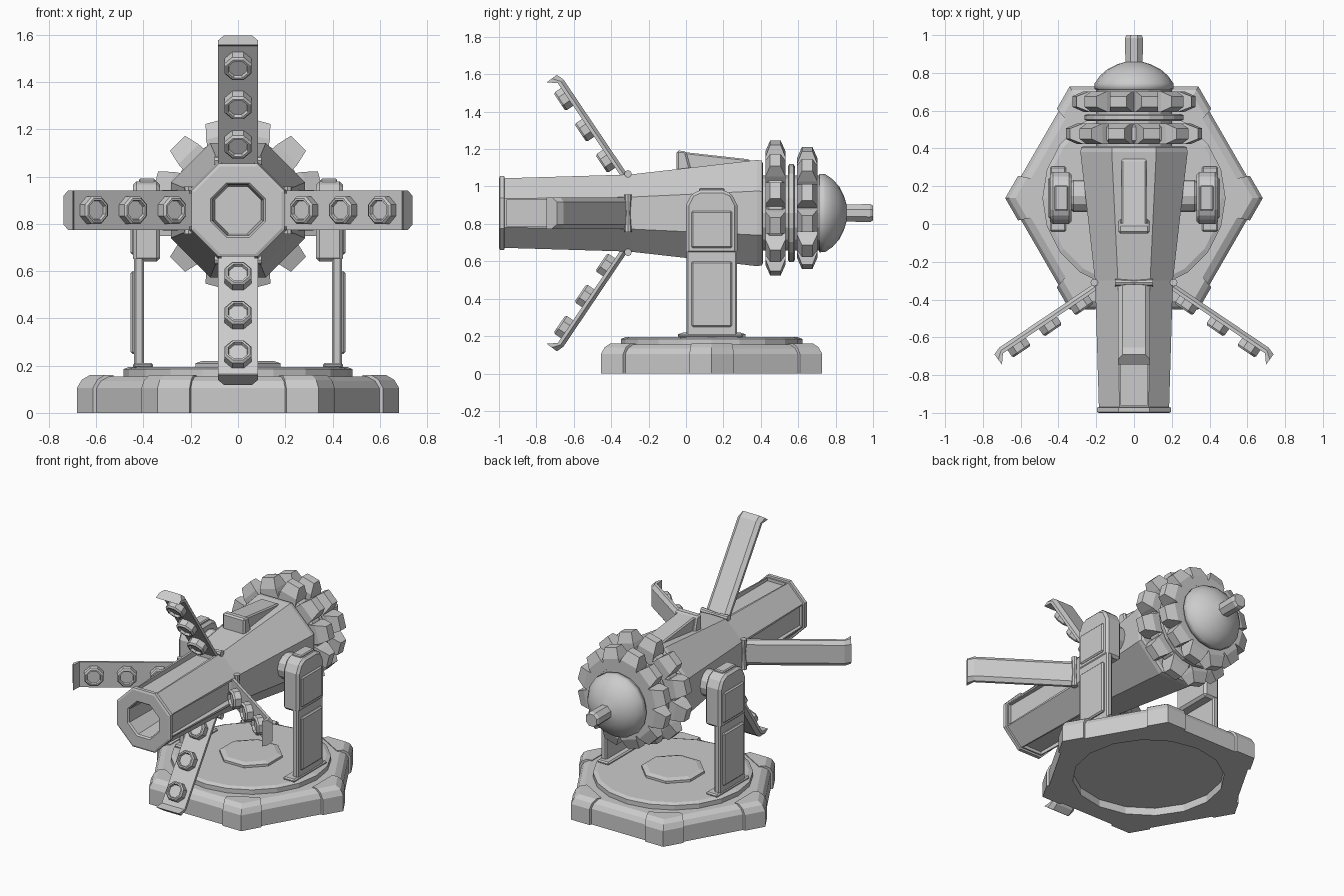
import bpy, bmesh, math
from mathutils import Matrix, Vector

if "Cube" in bpy.data.objects:
    bpy.data.objects.remove(bpy.data.objects["Cube"])

AXIS_Z = 0.858          # height of the barrel axis
BASE_Y = 0.137          # centre of the base
TO_Y = Matrix.Rotation(-math.pi / 2, 4, 'X')
ALONG = Matrix.Translation((0, 0, AXIS_Z)) @ TO_Y


def loft(name, rings, mat=Matrix(), smooth=False):
    """Skin equal-length point rings and cap both ends."""
    bm = bmesh.new()
    vs = [[bm.verts.new(mat @ Vector(p)) for p in r] for r in rings]
    n = len(rings[0])
    for a, b in zip(vs, vs[1:]):
        for i in range(n):
            j = (i + 1) % n
            bm.faces.new((a[i], a[j], b[j], b[i]))
    bm.faces.new(vs[0])
    bm.faces.new(vs[-1])
    bmesh.ops.recalc_face_normals(bm, faces=bm.faces)
    me = bpy.data.meshes.new(name)
    bm.to_mesh(me)
    bm.free()
    for p in me.polygons:
        p.use_smooth = smooth and len(p.vertices) == 4
    ob = bpy.data.objects.new(name, me)
    bpy.context.collection.objects.link(ob)
    return ob


def lathe(name, prof, n, mat=Matrix(), smooth=False, flat=False):
    """Turn (height, radius) pairs; flat=True makes radius the flat distance."""
    k = 1 / math.cos(math.pi / n) if flat else 1
    off = math.pi / n if flat else 0
    rings = [[(r * k * math.cos(off + 2 * math.pi * i / n),
               r * k * math.sin(off + 2 * math.pi * i / n), h) for i in range(n)]
             for h, r in prof]
    return loft(name, rings, mat, smooth)


def prism(name, pts, x0, x1, bevel=0.0):
    """Extrude a (y, z) outline from x0 to x1."""
    ob = loft(name, [[(x, y, z) for y, z in pts] for x in (x0, x1)])
    if bevel:
        m = ob.modifiers.new("bevel", 'BEVEL')
        m.width, m.segments = bevel, 1
    return ob


def rect(y0, y1, z0, z1):
    return [(y0, z0), (y1, z0), (y1, z1), (y0, z1)]


def cut(ob, cutter):
    cutter.hide_render = True
    cutter.display_type = 'WIRE'
    m = ob.modifiers.new("cut", 'BOOLEAN')
    m.object, m.operation, m.solver = cutter, 'DIFFERENCE', 'EXACT'


# Hexagonal base with recessed underside
at_base = Matrix.Translation((0, BASE_Y, 0))
base = lathe("base", [(0, .665), (.105, .665), (.135, .645), (.155, .605)], 6, at_base)
cut(base, lathe("base_cutter", [(-.1, .46), (.05, .46)], 16, at_base))

# Corner guards
for i in range(6):
    c, prev, nxt = [Vector((math.cos(a), math.sin(a), 0)) * .682
                    for a in ((i + d) * math.pi / 3 for d in (0, -1, 1))]
    a, b = c.lerp(prev, .2), c.lerp(nxt, .2)
    rings = []
    for z, s in ((0, 1), (.105, 1), (.14, .97), (.16, .92)):
        rings.append([v + Vector((0, 0, z)) for v in (a * s, c * s, b * s, b * .86, a * .86)])
    loft("base_corner", rings, at_base)

# Turntable and centre boss
lathe("turntable", [(.14, .485), (.185, .485), (.195, .46)], 20, at_base)
lathe("turntable_boss", [(.18, .18), (.21, .18), (.22, .15)], 8, at_base, flat=True)

# Support towers, one on each side
arch = [(0, .64), (0, .9), (.03, .96), (.075, .98), (.2, .98), (.245, .96), (.275, .9), (.275, .64)]
for s in (1, -1):
    prism("tower_head", arch, s * .33, s * .445, .015)
    prism("tower_leg", rect(.002, .273, .19, .68), s * .398, s * .44, .008)
    prism("tower_foot", rect(-.04, .305, .19, .212), s * .36, s * .445, .008)
    prism("tower_lower_panel", rect(.03, .245, .25, .60), s * .43, s * .455, .008)
    prism("tower_upper_panel", rect(.03, .245, .67, .87), s * .43, s * .455, .008)
    prism("tower_cap", rect(.07, .205, .97, .992), s * .35, s * .42, .006)
    lathe("pivot", [(.2, .085), (.32, .085), (.34, .07)], 12,
          Matrix.Translation((0, .148, AXIS_Z)) @ Matrix.Rotation(s * math.pi / 2, 4, 'Y'))

# Octagonal barrel with bore
barrel = lathe("barrel", [(-.75, .098), (-.99, .108), (-1, .116), (-1, .185), (-.995, .197),
                          (-.972, .197), (-.97, .186), (-.3, .206), (0, .24), (.38, .284),
                          (.405, .28), (.412, .265)], 8, ALONG, flat=True)

# Rear core, spacer ring, dome and knob
lathe("rear_core", [(.38, .2), (.74, .2)], 16, ALONG)
lathe("spacer_ring", [(.545, .25), (.552, .262), (.575, .262), (.582, .25)], 20, ALONG)
lathe("rear_dome", [(.71, .2), (.715, .21), (.745, .208), (.785, .18), (.82, .14),
                    (.845, .09), (.86, .04)], 16, ALONG, smooth=True)
lathe("rear_knob", [(.83, .045), (.985, .048), (1.0, .04)], 8, ALONG, flat=True)

# Two toothed wheels
for name, y, R in (("large_gear", .478, .362), ("small_gear", .648, .326)):
    at = Matrix.Translation((0, y, .885)) @ TO_Y
    r = R - .085
    lathe(name, [(-.05, r - .02), (-.035, r), (.035, r), (.05, r - .02)], 24, at)
    for i in range(12):
        rings = [[(d, -w, -h), (d, w, -h), (d, w, h), (d, -w, h)]
                 for d, w, h in ((r - .05, .066, .054), (r + .02, .06, .054), (R, .045, .028))]
        loft(name + "_tooth", rings, at @ Matrix.Rotation((i + .5) * math.pi / 6, 4, 'Z'))

# Sight housing on top of the barrel
prism("sight_housing", [(-.02, 1.08), (-.02, 1.185), (.34, 1.145), (.36, 1.1)], -.065, .065, .008)
prism("sight_front", [(-.05, 1.08), (-.05, 1.192), (0, 1.19), (.03, 1.08)], -.082, .082, .01)

# Four open flaps with bolts, hinge and barrel slot, turned around the axis
stations = [((-.315, 1.068), (-.345, 1.050)), ((-.655, 1.572), (-.685, 1.552)),
            ((-.690, 1.597), (-.745, 1.557))]
along = Vector((0, -.56, .83)).normalized()
out = Vector((0, -.83, -.56)).normalized()
for k in range(4):
    turn = (Matrix.Translation((0, 0, AXIS_Z)) @ Matrix.Rotation(k * math.pi / 2, 4, 'Y')
            @ Matrix.Translation((0, 0, -AXIS_Z)))
    rings = []
    for back, front in stations:
        b, f = Vector((0, *back)), Vector((0, *front))
        rings.append([p + Vector((x, 0, 0)) for p, x in (
            (f, -.084), (f, .084), (f.lerp(b, .5), .084), (b, .06), (b, -.06), (f.lerp(b, .5), -.084))])
    loft("flap", rings, turn)
    for d in (.12, .32, .52):
        p = Vector((0, -.315, 1.068)) + along * d
        m = turn @ Matrix.Translation(p) @ out.to_track_quat('Z', 'Y').to_matrix().to_4x4()
        lathe("flap_bolt", [(.02, .058), (.075, .058), (.085, .05), (.085, .042), (.07, .038)],
              8, m, flat=True)
    lathe("flap_hinge", [(-.1, .02), (0, .012), (.1, .02)], 8,
          turn @ Matrix.Translation((0, -.31, 1.068)) @ Matrix.Rotation(math.pi / 2, 4, 'Y'))
    slot = [[(x, y, z) for x, y in ((-.07, -.96), (.07, -.96), (.07, -.34), (-.07, -.34))]
            for z in (AXIS_Z + .166, AXIS_Z + .3)]
    cut(barrel, loft("slot_cutter", slot, turn))
